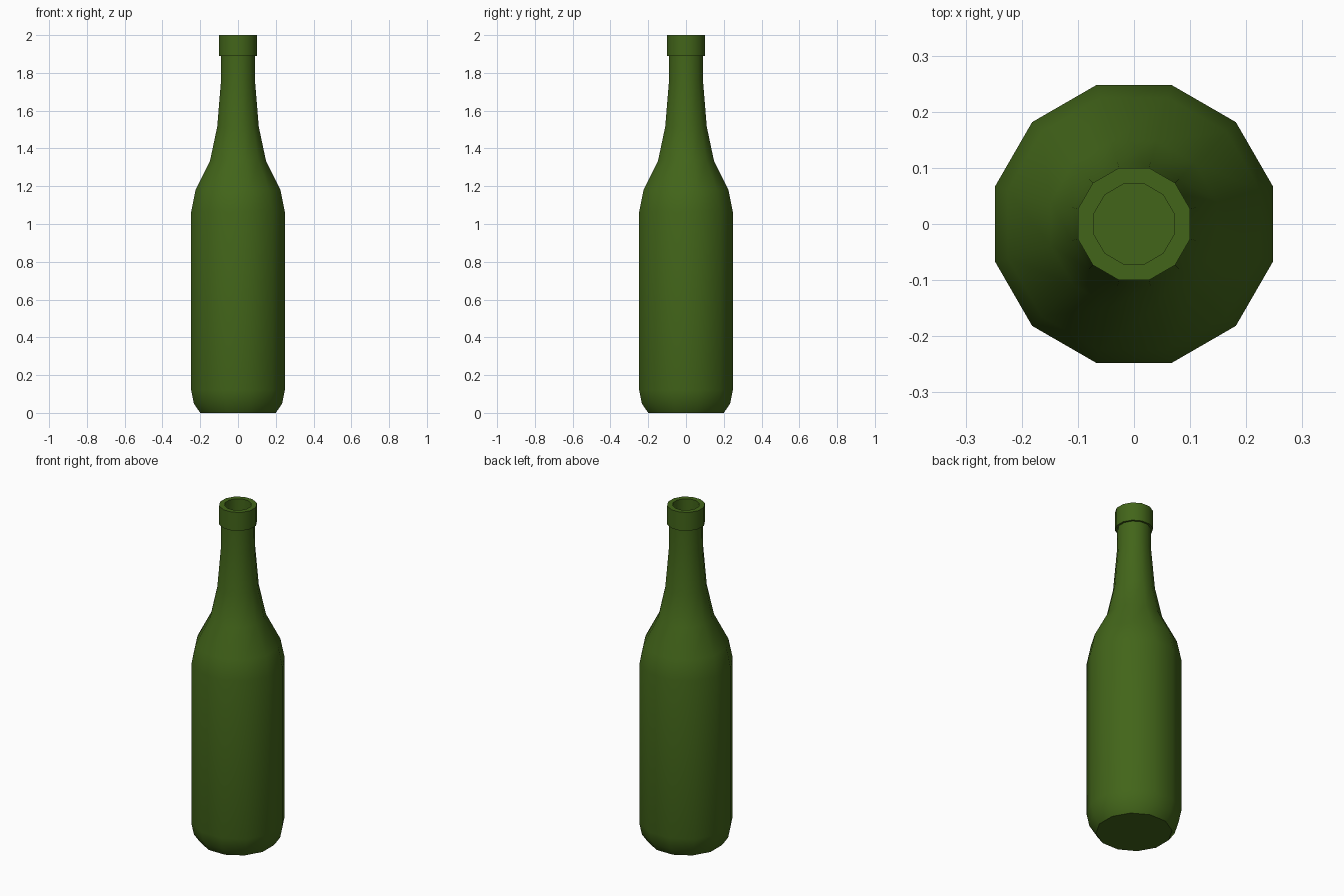
import bpy, bmesh, math

if "Cube" in bpy.data.objects:
    bpy.data.objects.remove(bpy.data.objects["Cube"])

SIDES = 12
FLAT = math.cos(math.pi / SIDES)   # flat sides face the axes

# Half-width / height profile: base, body, shoulder, neck, lip, mouth recess
profile = [
    (0.20, 0.0), (0.234, 0.05), (0.248, 0.12), (0.248, 1.065),
    (0.225, 1.18), (0.148, 1.335), (0.11, 1.515), (0.09, 1.757),
    (0.089, 1.89), (0.10, 1.89), (0.10, 2.0), (0.071, 2.0), (0.071, 1.75),
]

bm = bmesh.new()
rings = []
for half, z in profile:
    r = half / FLAT
    angles = [2 * math.pi * (i + 0.5) / SIDES for i in range(SIDES)]
    rings.append([bm.verts.new((r * math.cos(a), r * math.sin(a), z)) for a in angles])

# Walls between neighbouring rings
for low, high in zip(rings, rings[1:]):
    for i in range(SIDES):
        j = (i + 1) % SIDES
        bm.faces.new((low[i], low[j], high[j], high[i]))

# Base and floor of the mouth
bm.faces.new(rings[0][::-1])
bm.faces.new(rings[-1])

mesh = bpy.data.meshes.new("bottle")
bm.to_mesh(mesh)
bm.free()
bottle = bpy.data.objects.new("bottle", mesh)
bpy.context.collection.objects.link(bottle)

# Green glass
glass = bpy.data.materials.new("green_glass")
glass.diffuse_color = (0.055, 0.13, 0.01, 1)
glass.use_nodes = True
glass.node_tree.nodes["Principled BSDF"].inputs["Base Color"].default_value = glass.diffuse_color
mesh.materials.append(glass)

# Smooth round the body, crisp at base and lip
bpy.context.view_layer.objects.active = bottle
bottle.select_set(True)
bpy.ops.object.shade_smooth_by_angle(angle=math.radians(40))
